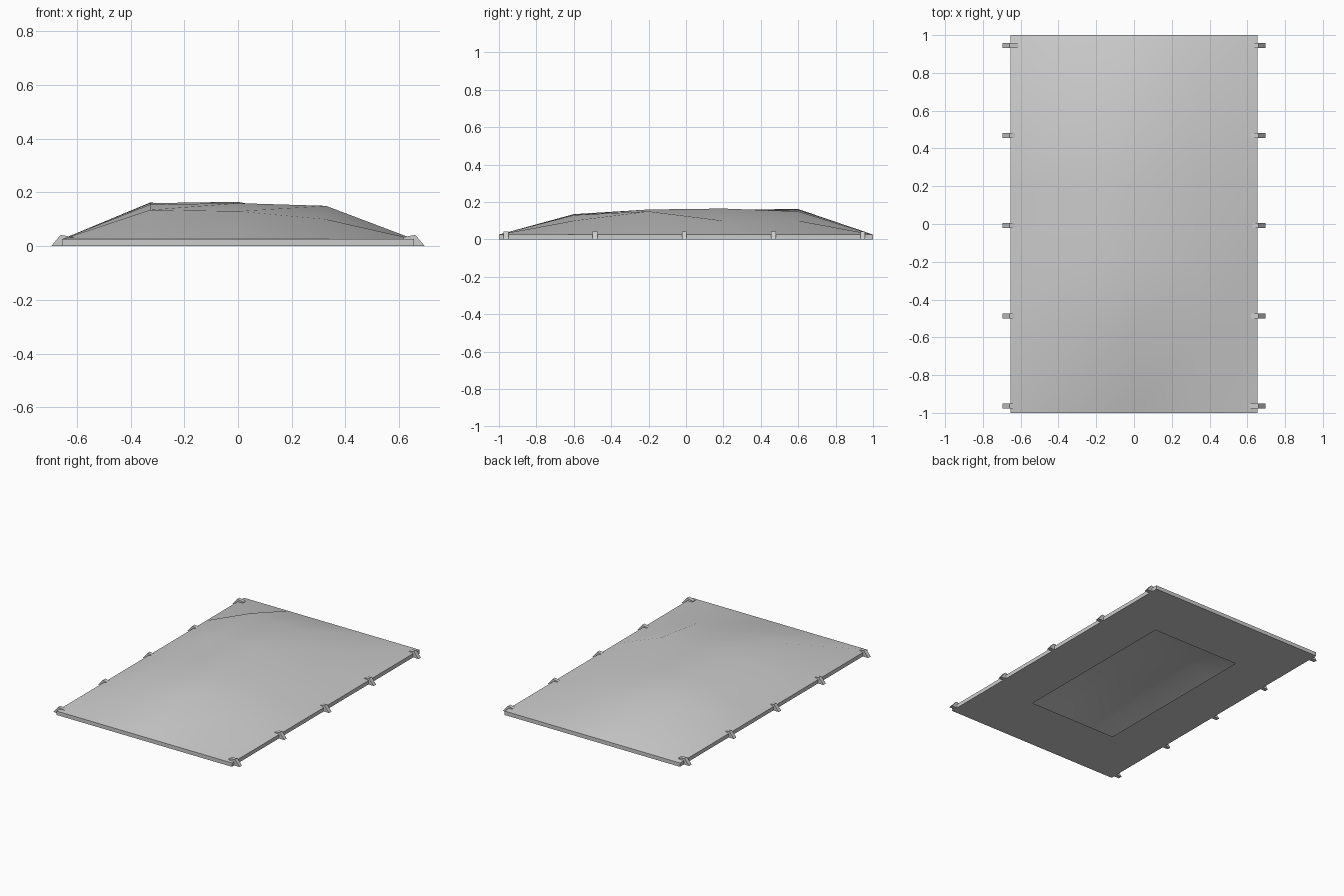
import bpy, bmesh

if "Cube" in bpy.data.objects:
    bpy.data.objects.remove(bpy.data.objects["Cube"])

W, L, RIM = 0.655, 1.0, 0.026


def make_object(name, bm, smooth=False):
    bmesh.ops.recalc_face_normals(bm, faces=bm.faces)
    mesh = bpy.data.meshes.new(name)
    bm.to_mesh(mesh)
    bm.free()
    ob = bpy.data.objects.new(name, mesh)
    bpy.context.collection.objects.link(ob)
    if smooth:
        bpy.ops.object.select_all(action='DESELECT')
        ob.select_set(True)
        bpy.context.view_layer.objects.active = ob
        bpy.ops.object.shade_smooth_by_angle(angle=0.6)
    return ob


# Billowed cover: coarse grid, inner points raised unevenly, rows front to back
xs = [-W, -W / 2, 0, W / 2, W]
ys = [-1, -0.6, -0.2, 0.2, 0.6, 1]
heights = [(0.135, 0.13, 0.10),
           (0.155, 0.16, 0.15),
           (0.16, 0.165, 0.10),
           (0.162, 0.15, 0.10)]
bm = bmesh.new()
top, low = {}, {}
for j, y in enumerate(ys):
    for i, x in enumerate(xs):
        inner = 0 < i < 4 and 0 < j < 5
        z = heights[j - 1][i - 1] if inner else RIM
        top[i, j] = bm.verts.new((x, y, z))
        if not (i == 2 and 1 < j < 4):
            low[i, j] = bm.verts.new((x, y, 0))
for j in range(5):
    for i in range(4):
        ring = [(i, j), (i + 1, j), (i + 1, j + 1), (i, j + 1)]
        bm.faces.new([top[k] for k in ring])
        # Flat underside border, left open in the middle
        if i in (0, 3) or j in (0, 4):
            bm.faces.new([low[k] for k in reversed(ring)])
# Upright rim around the edge
loop = ([(i, 0) for i in range(4)] + [(4, j) for j in range(5)]
        + [(i, 5) for i in range(4, 0, -1)] + [(0, j) for j in range(5, 0, -1)])
for a, b in zip(loop, loop[1:] + loop[:1]):
    bm.faces.new([low[a], low[b], top[b], top[a]])
make_object("cover", bm, smooth=True)

# Small hooked clips along both long sides
profile = [(0.655, 0.0), (0.695, 0.0), (0.66, 0.042), (0.612, 0.033), (0.618, 0.024), (0.655, 0.026)]
for side, label in ((-1, "left"), (1, "right")):
    for n in range(5):
        y = -0.963 + n * 0.477
        bm = bmesh.new()
        face = bm.faces.new([bm.verts.new((side * x, y - 0.013, z)) for x, z in profile])
        ext = bmesh.ops.extrude_face_region(bm, geom=[face], use_keep_orig=True)
        moved = [v for v in ext["geom"] if isinstance(v, bmesh.types.BMVert)]
        bmesh.ops.translate(bm, verts=moved, vec=(0, 0.026, 0))
        make_object(f"{label}_clip_{n + 1}", bm)
